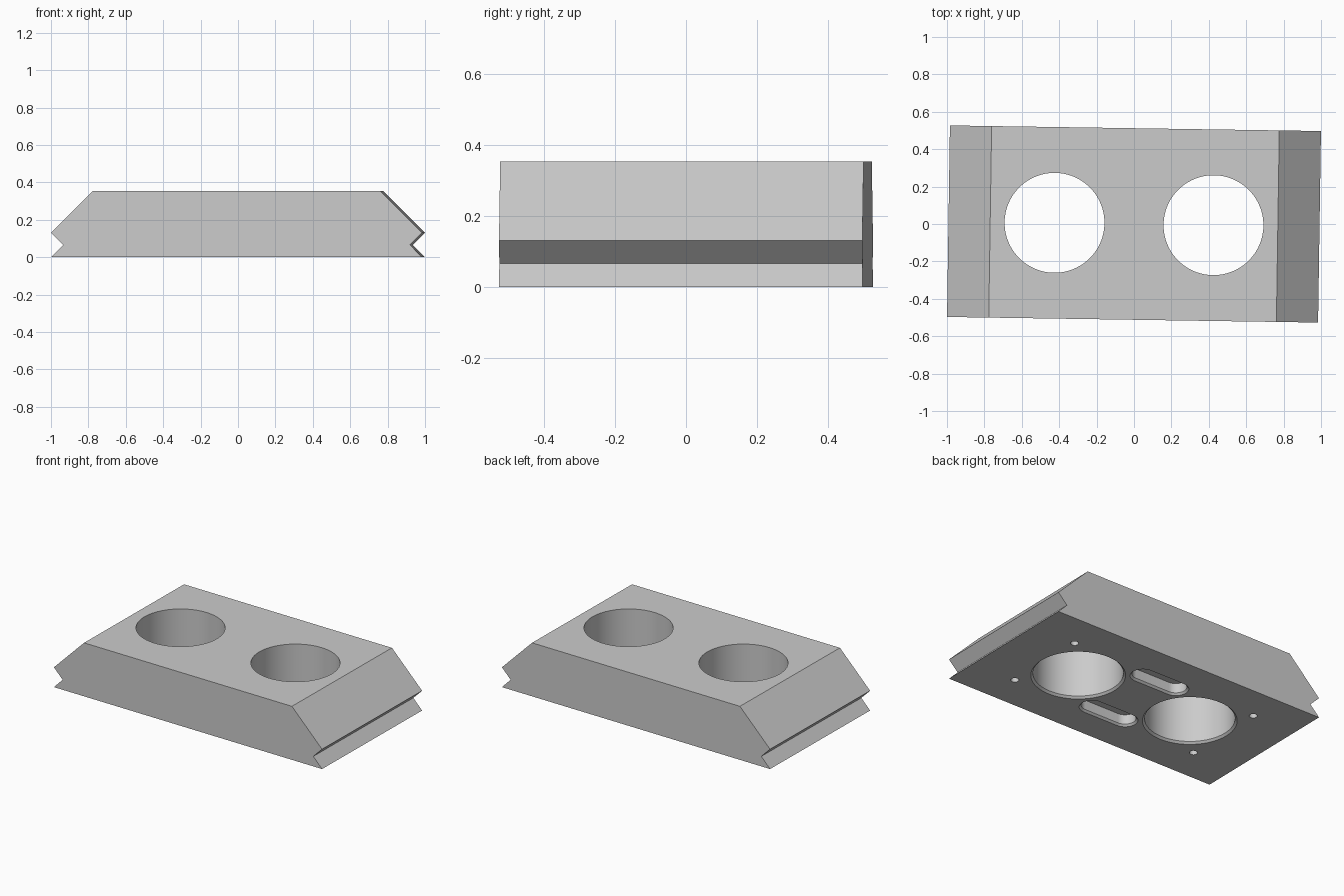
import bpy, bmesh, math
from mathutils import Matrix

cube = bpy.data.objects.get("Cube")
if cube:
    bpy.data.objects.remove(cube, do_unlink=True)

HALF_DEPTH = 0.512
HEIGHT = 0.354
TURN = -0.0151

grey = bpy.data.materials.new("light grey")
grey.use_nodes = True
colour = (0.6, 0.6, 0.6, 1)
grey.diffuse_color = colour
grey.node_tree.nodes["Principled BSDF"].inputs["Base Color"].default_value = colour


def loft(name, rings, material=None):
    """Skin a list of equal point rings and close both ends."""
    bm = bmesh.new()
    loops = [[bm.verts.new(p) for p in ring] for ring in rings]
    count = len(loops[0])
    for a, b in zip(loops, loops[1:]):
        for i in range(count):
            j = (i + 1) % count
            bm.faces.new((a[i], a[j], b[j], b[i]))
    bm.faces.new(loops[0])
    bm.faces.new(loops[-1])
    bmesh.ops.recalc_face_normals(bm, faces=bm.faces)
    mesh = bpy.data.meshes.new(name)
    bm.to_mesh(mesh)
    bm.free()
    obj = bpy.data.objects.new(name, mesh)
    bpy.context.collection.objects.link(obj)
    mesh.materials.append(grey)
    return obj


def pocket(name, x, y, radius, straight, top, chamfer, segments):
    """Cutter for a round or slotted pocket opening on the underside."""
    levels = [(-0.05, chamfer), (0, chamfer), (chamfer, 0), (top, 0)]
    if chamfer == 0:
        levels = [(-0.05, 0), (top, 0)]
    rings = []
    for z, grow in levels:
        ring = []
        for side in ((1, -1) if straight else (0,)):
            steps = segments // 2 + 1 if straight else segments
            for i in range(steps):
                a = 2 * math.pi * i / segments
                if straight:
                    a += -math.pi / 2 * side
                r = radius + grow
                ring.append((x + side * straight + r * math.cos(a),
                             y + r * math.sin(a), z))
        rings.append(ring)
    return loft(name, rings)


# Block: sloped ends with a V groove along each
half = [(0.992, 0), (0.927, 0.066), (0.992, 0.131), (0.769, HEIGHT)]
profile = half + [(-x, z) for x, z in reversed(half)]
block = loft("block", [[(x, y, z) for x, z in profile]
                       for y in (-HALF_DEPTH, HALF_DEPTH)])

# Two through holes, two blind slots and four screw holes
cutters = []
for s in (-1, 1):
    cutters.append(pocket("hole_cutter", 0.425 * s, 0, 0.267, 0, 0.5, 0.013, 96))
    cutters.append(pocket("slot_cutter", 0, 0.238 * s, 0.065, 0.125, 0.075, 0.012, 48))
    for t in (-1, 1):
        cutters.append(pocket("screw_cutter", 0.68 * s, 0.28 * t, 0.024, 0, 0.1, 0, 32))

for cutter in cutters:
    cutter.hide_render = True
    mod = block.modifiers.new("cut", 'BOOLEAN')
    mod.operation = 'DIFFERENCE'
    mod.solver = 'EXACT'
    mod.object = cutter

# Bake the cuts and drop the cutters
bpy.context.view_layer.update()
result = block.evaluated_get(bpy.context.evaluated_depsgraph_get())
baked = bpy.data.meshes.new_from_object(result)
block.modifiers.clear()
block.data = baked
baked.materials.clear()
baked.materials.append(grey)
for poly in baked.polygons:
    poly.material_index = 0
for cutter in cutters:
    bpy.data.objects.remove(cutter, do_unlink=True)

# Slight turn about the upright axis
baked.transform(Matrix.Rotation(TURN, 4, 'Z'))

bpy.ops.object.select_all(action='DESELECT')
block.select_set(True)
bpy.context.view_layer.objects.active = block
bpy.ops.object.shade_smooth_by_angle(angle=math.radians(25))
